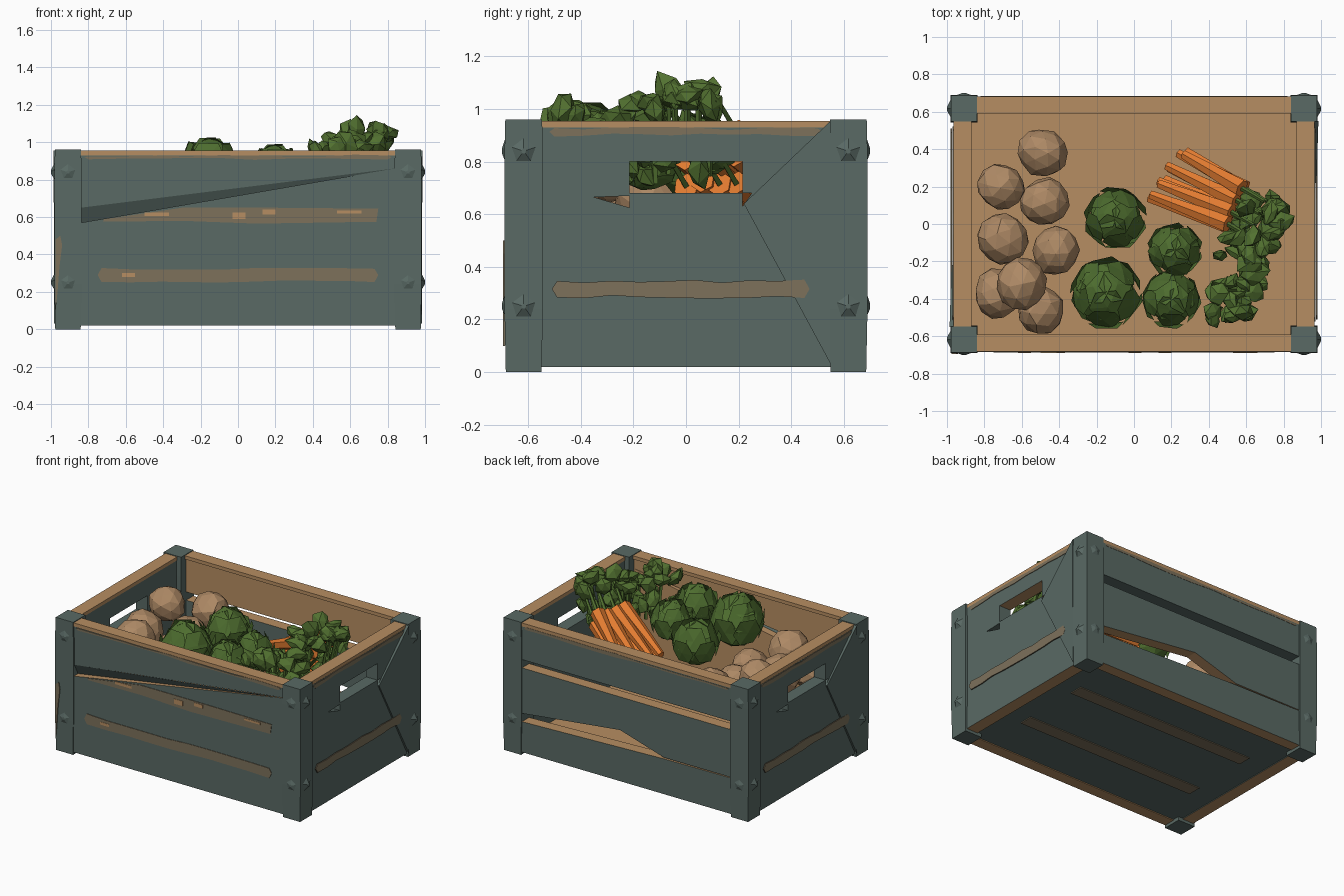
import bpy, bmesh, math, random
from mathutils import Vector, Matrix

if "Cube" in bpy.data.objects:
    bpy.data.objects.remove(bpy.data.objects["Cube"])
random.seed(4)
R = random.uniform

def mat(name, col):
    m = bpy.data.materials.new(name)
    m.diffuse_color = (*col, 1)
    m.use_nodes = True
    m.node_tree.nodes["Principled BSDF"].inputs["Base Color"].default_value = m.diffuse_color
    return m

PAINT = mat("slate_green_paint", (.100, .142, .128))
WOOD = mat("bare_wood", (.47, .27, .122))
WORN = mat("worn_paint", (.205, .165, .105))
POTATO = mat("potato_skin", (.42, .25, .13))
ORANGE = mat("carrot_orange", (.76, .20, .030))
LEAF = mat("leaf_green", (.085, .165, .030))
CABBAGE = mat("cabbage_green", (.075, .152, .028))

def finish(name, bm, mats, rule=None, normals=True):
    if normals:
        bmesh.ops.recalc_face_normals(bm, faces=bm.faces)
    bm.normal_update()
    if rule:
        for f in bm.faces:
            f.material_index = rule(f.normal)
    me = bpy.data.meshes.new(name)
    bm.to_mesh(me)
    bm.free()
    for m in mats:
        me.materials.append(m)
    ob = bpy.data.objects.new(name, me)
    bpy.context.collection.objects.link(ob)
    return ob

def prism(bm, pts, a, b, axis):
    """Extrude a (u, z) outline from a to b along axis 0 (x) or 1 (y)."""
    def P(u, z, d):
        return (d, u, z) if axis == 0 else (u, d, z)
    A = [bm.verts.new(P(u, z, a)) for u, z in pts]
    B = [bm.verts.new(P(u, z, b)) for u, z in pts]
    bm.faces.new(A)
    bm.faces.new(B[::-1])
    n = len(pts)
    for i in range(n):
        bm.faces.new((A[i], B[i], B[(i + 1) % n], A[(i + 1) % n]))

def rect(u0, u1, z0, z1):
    return [(u0, z0), (u1, z0), (u1, z1), (u0, z1)]

def panel(name, polys, a, b, axis, mats, rule=None):
    bm = bmesh.new()
    for p in polys:
        prism(bm, p, a, b, axis)
    return finish(name, bm, mats, rule)

def stripe(u0, u1, z0, z1, n=9):
    """Uneven painted streak outline."""
    us = [u0 + (u1 - u0) * i / n for i in range(n + 1)]
    zm = (z0 + z1) / 2
    return ([(u0 - .02, zm)] + [(u, z0 + R(0, .012)) for u in us] + [(u1 + .02, zm)]
            + [(u, z1 - R(0, .012)) for u in us[::-1]])

def rod(bm, a, b, r0, r1, n):
    a, b = Vector(a), Vector(b)
    d = b - a
    M = Matrix.Translation((a + b) / 2) @ d.to_track_quat('Z', 'Y').to_matrix().to_4x4()
    bmesh.ops.create_cone(bm, cap_ends=True, segments=n, radius1=r0, radius2=r1, depth=d.length, matrix=M)

# corner posts with small bumps on the outer faces
for sx in (-1, 1):
    for sy in (-1, 1):
        bm = bmesh.new()
        rings = []
        for z, h in ((0, .068), (.24, .073), (.82, .073), (.96, .070)):
            rings.append([bm.verts.new((sx * .909 + i * h, sy * .617 + j * h, z))
                          for i, j in ((-1, -1), (1, -1), (1, 1), (-1, 1))])
        for r, s in zip(rings, rings[1:]):
            for i in range(4):
                bm.faces.new((r[i], r[(i + 1) % 4], s[(i + 1) % 4], s[i]))
        bm.faces.new(rings[0])
        bm.faces.new(rings[-1])
        for z in (.25, .84):
            rod(bm, (sx * .975, sy * .617, z), (sx * 1.0, sy * .617, z), .06, .01, 5)
            rod(bm, (sx * .909, sy * .683, z), (sx * .909, sy * .70, z), .06, .01, 5)
        finish("corner_post", bm, [PAINT])

# front wall: lower board, upper board and the sloping split between them
panel("front_lower_board", [[(-.84, .02), (.84, .02), (.84, .86), (-.84, .57)]],
      -.684, -.60, 1, [PAINT, WOOD], lambda n: 1 if n.y > .5 or abs(n.z) > .7 else 0)
panel("front_upper_board", [[(-.84, .65), (.84, .86), (.84, .93), (-.84, .93)]],
      -.678, -.60, 1, [PAINT, WOOD], lambda n: 1 if n.y > .5 else 0)
bm = bmesh.new()
bm.faces.new([bm.verts.new(v) for v in
              ((-.84, -.678, .65), (.84, -.682, .86), (-.84, -.635, .57))])
finish("front_split_face", bm, [PAINT])
panel("front_worn_streaks", [stripe(-.73, .73, .25, .33),
      [(-.72, .575), (-.3, .58), (.1, .565), (.74, .575), (.75, .645), (.2, .65), (-.3, .65), (-.72, .588)]],
      -.688, -.682, 1, [WORN])
panel("front_wood_chips", [rect(-.62, -.55, .28, .30), rect(-.5, -.37, .605, .625), rect(-.03, .04, .59, .625),
      rect(.13, .2, .615, .64), rect(.53, .66, .62, .635)], -.690, -.686, 1, [WOOD])

# back wall: three boards, gaps between them, only the top one bare inside
panel("back_upper_board", [rect(-.84, .84, .69, .93)], .60, .682, 1, [PAINT, WOOD],
      lambda n: 1 if n.y < -.5 else 0)
panel("back_lower_boards", [
    [(.84, .63), (-.84, .63), (-.84, .285), (-.3, .285), (.05, .39), (.84, .30)],
    [(.84, .02), (-.84, .02), (-.84, .28), (-.3, .275), (.84, .24)]],
    .60, .682, 1, [PAINT, WOOD], lambda n: 1 if abs(n.z) > .7 else 0)

# top rails in bare wood with worn edge below
for s in (-1, 1):
    panel("long_top_rail", [rect(-.845, .845, .93, .955)], s * .59, s * .682, 1, [WOOD])
    panel("short_top_rail", [rect(-.55, .55, .93, .955)], s * .87, s * .965, 0, [WOOD])
    panel("long_rail_worn_edge", [stripe(-.8, .8, .905, .935)], s * .677, s * .684, 1, [WORN])
    panel("short_rail_worn_edge", [stripe(-.5, .5, .895, .932)], s * .963, s * .970, 0, [WORN])

# side walls with hand hole; the left is the right turned half round
turn = Matrix.Rotation(math.pi, 4, 'Z')
for side in ("right", "left"):
    parts = [panel(side + "_wall", [
        [(-.55, .02), (.55, .02), (.55, .68), (.25, .68), (.215, .63), (.215, .68),
         (-.215, .68), (-.215, .625), (-.35, .665), (-.55, .675)],
        [(-.55, .675), (-.35, .665), (-.215, .67), (-.215, .80), (.215, .80), (.215, .68), (.55, .68),
         (.55, .93), (-.55, .93)]],
        .875, .966, 0, [PAINT, WOOD], lambda n: 1 if n.z < -.9999 else 0)]
    bm = bmesh.new()     # wedge that blends the wall into the post
    v = [bm.verts.new(c) for c in ((.976, .22, .64), (.986, .55, .955), (.983, .55, .03),
                                   (.96, .22, .64), (.96, .55, .955), (.96, .55, .03))]
    for f in ((0, 1, 2), (3, 5, 4), (0, 3, 4, 1), (1, 4, 5, 2), (2, 5, 3, 0)):
        bm.faces.new([v[i] for i in f])
    parts.append(finish(side + "_blend_wedge", bm, [PAINT]))
    parts.append(panel(side + "_worn_streak", [stripe(-.49, .45, .28, .352)], .974, .982, 0, [WORN]))
    if side == "left":
        for o in parts:
            o.data.transform(turn)

# chipped paint on posts
panel("front_post_chips", [[(-.975, .1), (-.965, .2), (-.955, .33), (-.94, .45), (-.95, .5), (-.975, .48)]],
      -.696, -.688, 1, [WORN])

# base and floor of the hollow crate
panel("base_board", [rect(-.875, .875, .026, .06)], -.61, .61, 1, [PAINT])
panel("inner_floor", [rect(-.876, .876, .06, .08)], -.605, .605, 1, [WOOD])
for y in (.29, -.22):
    panel("base_worn_streak", [rect(-.7, .74, .020, .028)], y - .05, y + .05, 1, [WORN])

def lump(bm, c, size, sub, jit):
    M = Matrix.Translation(c) @ Matrix.Rotation(R(0, 6.3), 4, Vector((R(-1, 1), R(-1, 1), R(.2, 1))).normalized())
    vs = bmesh.ops.create_icosphere(bm, subdivisions=sub, radius=1)["verts"]
    for w in vs:
        k = 1 + R(-jit, jit)
        w.co = M @ Vector((w.co.x * size[0] * k, w.co.y * size[1] * k, w.co.z * size[2] * k))

# potatoes
for x, y, z, r in ((-.49, .38, .73, .13), (-.71, .20, .79, .125), (-.48, .12, .66, .13), (-.70, -.08, .70, .14),
                   (-.42, -.14, .65, .13), (-.73, -.37, .64, .13), (-.60, -.32, .77, .135), (-.50, -.46, .66, .13)):
    bm = bmesh.new()
    lump(bm, (x, y, z), (r * 1.05, r * .97, r), 2, .055)
    finish("potato", bm, [POTATO])

# cabbages: core wrapped in curled leaves
def cabbage(x, y, z, r):
    bm = bmesh.new()
    c = Vector((x, y, z))
    lump(bm, c, (r * .86, r * .86, r * .82), 2, .05)
    for tilt, count in ((.45, 3), (1.0, 5), (1.6, 6)):
        for i in range(count):
            a = math.tau * (i + R(-.2, .2)) / count + tilt
            d = Vector((math.sin(tilt) * math.cos(a), math.sin(tilt) * math.sin(a), math.cos(tilt)))
            side = d.cross(Vector((0, 0, 1))).normalized()
            up = side.cross(d)
            mid = bm.verts.new(c + d * r * .93)
            ring = []
            for k in range(6):
                t = math.tau * k / 6
                v = d * math.cos(.55) + (side * math.cos(t) + up * math.sin(t)) * math.sin(.55)
                flare = .95 + .17 * max(0, math.sin(t)) + R(-.04, .07)
                ring.append(bm.verts.new(c + v * r * flare))
            for k in range(6):
                bm.faces.new((mid, ring[k], ring[(k + 1) % 6]))
    finish("cabbage", bm, [CABBAGE], normals=False)

for c in ((-.10, .03, .80, .165), (-.15, -.37, .82, .19), (.20, -.40, .82, .155), (.22, -.14, .81, .145)):
    cabbage(*c)

# bunch of carrots leaning toward the right end, stems at the crowns
stems = bmesh.new()
for layer in range(3):
    for i in range(4):
        t = i / 3
        tip = Vector((.25 - .16 * t + R(-.03, .03), .37 - .22 * t + R(-.02, .02), .72 - .075 * layer))
        crown = Vector((.58 - .10 * t + R(-.03, .03), .19 - .19 * t, .90 - .09 * layer + R(-.02, .02)))
        bm = bmesh.new()
        rod(bm, tip, crown, .026, .050, 6)
        finish("carrot", bm, [ORANGE])
        rod(stems, crown, crown + Vector((.12, -.07, .12)), .014, .010, 4)
finish("carrot_stems", stems, [LEAF])

# leafy carrot tops
bm = bmesh.new()
for i in range(60):
    t = (i % 30) / 29
    low = i >= 30
    x = min(.79, max(.42, .49 + .20 * t + R(-.15, .16)))
    y = -.50 + .63 * t + R(-.06, .03)
    if y > .0:
        x = max(x, .60)
    top = .97 + .11 * min(1, t * 1.25)
    z = top - (R(.14, .34) if low else R(.0, .09))
    s = R(.044, .064)
    lump(bm, (x, y, z), (s * 1.25, s, s * .7), 1, .30)
    if not low and i % 2:
        rod(bm, (x * .8 + .1, y * .9, z - .25), (x, y, z), .012, .012, 4)
finish("carrot_tops", bm, [LEAF])
